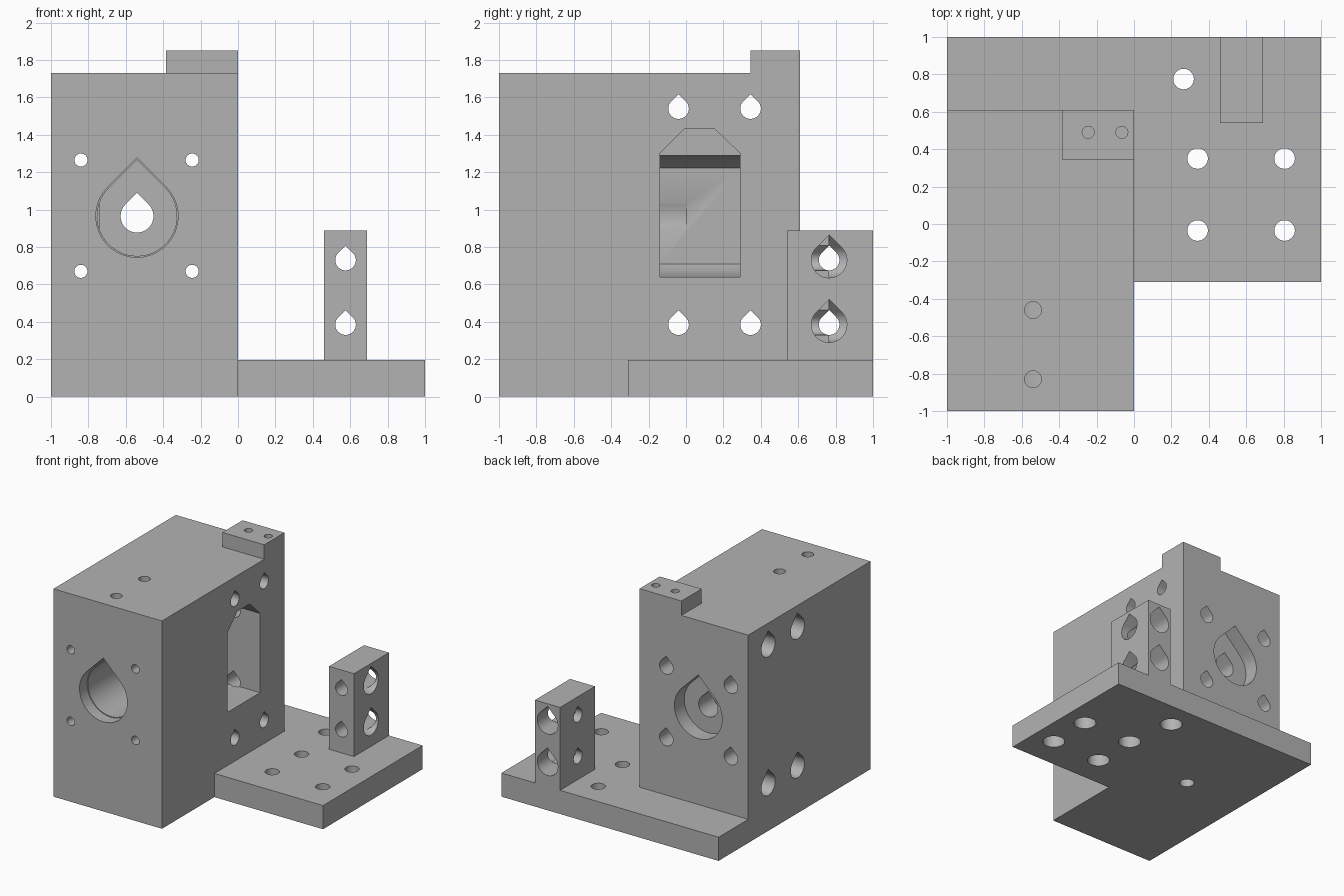
import bpy, bmesh, math
from math import sin, cos, radians

if "Cube" in bpy.data.objects:
    bpy.data.objects.remove(bpy.data.objects["Cube"], do_unlink=True)

grey = bpy.data.materials.new("plain grey")
grey.use_nodes = True
grey.diffuse_color = (0.45, 0.45, 0.45, 1)
grey.node_tree.nodes["Principled BSDF"].inputs["Base Color"].default_value = grey.diffuse_color


def prism(name, outline, axis, start, end):
    """Extrude a flat outline along an axis."""
    place = {"x": lambda u, v, t: (t, u, v),
             "y": lambda u, v, t: (u, t, v),
             "z": lambda u, v, t: (u, v, t)}[axis]
    bm = bmesh.new()
    low = [bm.verts.new(place(u, v, start)) for u, v in outline]
    high = [bm.verts.new(place(u, v, end)) for u, v in outline]
    bm.faces.new(low)
    bm.faces.new(high)
    for i in range(len(low)):
        j = (i + 1) % len(low)
        bm.faces.new((low[i], low[j], high[j], high[i]))
    bmesh.ops.recalc_face_normals(bm, faces=bm.faces)
    mesh = bpy.data.meshes.new(name)
    bm.to_mesh(mesh)
    bm.free()
    mesh.materials.append(grey)
    obj = bpy.data.objects.new(name, mesh)
    bpy.context.collection.objects.link(obj)
    return obj


def rect(u0, u1, v0, v1):
    return [(u0, v0), (u1, v0), (u1, v1), (u0, v1)]


def arc(u, v, r, a0, a1, n):
    steps = [radians(a0 + (a1 - a0) * i / n) for i in range(n + 1)]
    return [(u + r * cos(a), v + r * sin(a)) for a in steps]


def circle(u, v, r):
    return arc(u, v, r, 0, 360, 32)[:-1]


def teardrop(u, v, r):
    return [(u, v + r * math.sqrt(2))] + arc(u, v, r, 135, 405, 28)


def combine(target, tool, operation="DIFFERENCE"):
    """Apply a boolean and discard the tool."""
    mod = target.modifiers.new("boolean", "BOOLEAN")
    mod.operation, mod.solver, mod.object = operation, "EXACT", tool
    bpy.context.view_layer.objects.active = target
    bpy.ops.object.modifier_apply(modifier=mod.name)
    bpy.data.objects.remove(tool, do_unlink=True)


def cut(target, outline, axis, start, end):
    combine(target, prism("cutter", outline, axis, start, end))


# Main block with the raised tab at its rear corner
block = prism("main_block", rect(-1, 0, -1, 0.61), "z", 0, 1.73)
combine(block, prism("rear_tab", rect(-0.385, 0, 0.345, 0.61), "z", 1.6, 1.85), "UNION")

# Side pocket: bevelled window plus a rounded, flat-backed hollow
cx, cz = -0.54, 0.965
window = [(-0.14, 0.64), (0.29, 0.64), (0.29, 1.3), (0.155, 1.43), (-0.01, 1.43), (-0.14, 1.3)]
cut(block, window, "x", cx, 0.1)
hollow = ([(-0.3, 1.29)] + arc(cx, cz, 0.325, 90, 128, 8)
          + arc(cx, cz, 0.325, 232, 270, 8) + [(-0.3, 0.64)])
cut(block, hollow, "y", -0.14, 0.29)

# Stepped front bore, rear recess and the hole joining them
cut(block, teardrop(cx, cz, 0.213), "y", -1.1, 0)
cut(block, teardrop(cx, cz, 0.22), "y", -1.1, -0.9)
cut(block, teardrop(cx, cz, 0.22), "y", 0.48, 0.7)
cut(block, teardrop(cx, cz, 0.088), "y", 0.1, 0.6)

# Four long screw holes, wider at the rear
for x in (-0.84, -0.245):
    for z in (0.67, 1.265):
        cut(block, circle(x, z, 0.035), "y", -1.1, 0.7)
        cut(block, teardrop(x, z, 0.062), "y", 0.28, 0.7)

# Four cross holes, wider on the outer side
for y in (-0.04, 0.345):
    for z in (0.385, 1.54):
        cut(block, teardrop(y, z, 0.055), "x", -1.1, 0.1)
        cut(block, teardrop(y, z, 0.09), "x", -1.1, -0.5)

# Blind holes in the top, the tab and the underside
for y in (-0.83, -0.46):
    cut(block, circle(cx, y, 0.045), "z", 1.2, 1.8)
for x in (-0.245, -0.065):
    cut(block, circle(x, 0.49, 0.032), "z", 1.65, 1.9)
cut(block, circle(-0.43, 0.14, 0.058), "z", -0.1, 0.45)

# Base plate wrapping the block, with counterbored holes
plate = prism("base_plate", [(0, -0.31), (1, -0.31), (1, 1), (-1, 1), (-1, 0.61), (0, 0.61)],
              "z", 0, 0.197)
spots = [(0.265, 0.775)] + [(x, y) for x in (0.34, 0.805) for y in (-0.035, 0.35)]
for x, y in spots:
    cut(plate, circle(x, y, 0.055), "z", -0.1, 0.3)
    cut(plate, circle(x, y, 0.088), "z", -0.1, 0.1)

# Upright post with crossing counterbored holes
post = prism("post", rect(0.46, 0.69, 0.54, 1), "z", 0.197, 0.887)
for z in (0.385, 0.73):
    cut(post, teardrop(0.575, z, 0.055), "y", 0.4, 1.1)
    cut(post, teardrop(0.575, z, 0.095), "y", 0.765, 1.1)
    cut(post, teardrop(0.765, z, 0.055), "x", 0.4, 0.8)
    cut(post, teardrop(0.765, z, 0.095), "x", 0.575, 0.8)

# Smooth the round walls, keep the edges crisp
for obj in (block, plate, post):
    bpy.ops.object.select_all(action="DESELECT")
    obj.select_set(True)
    bpy.context.view_layer.objects.active = obj
    bpy.ops.object.shade_smooth_by_angle(angle=radians(30))
